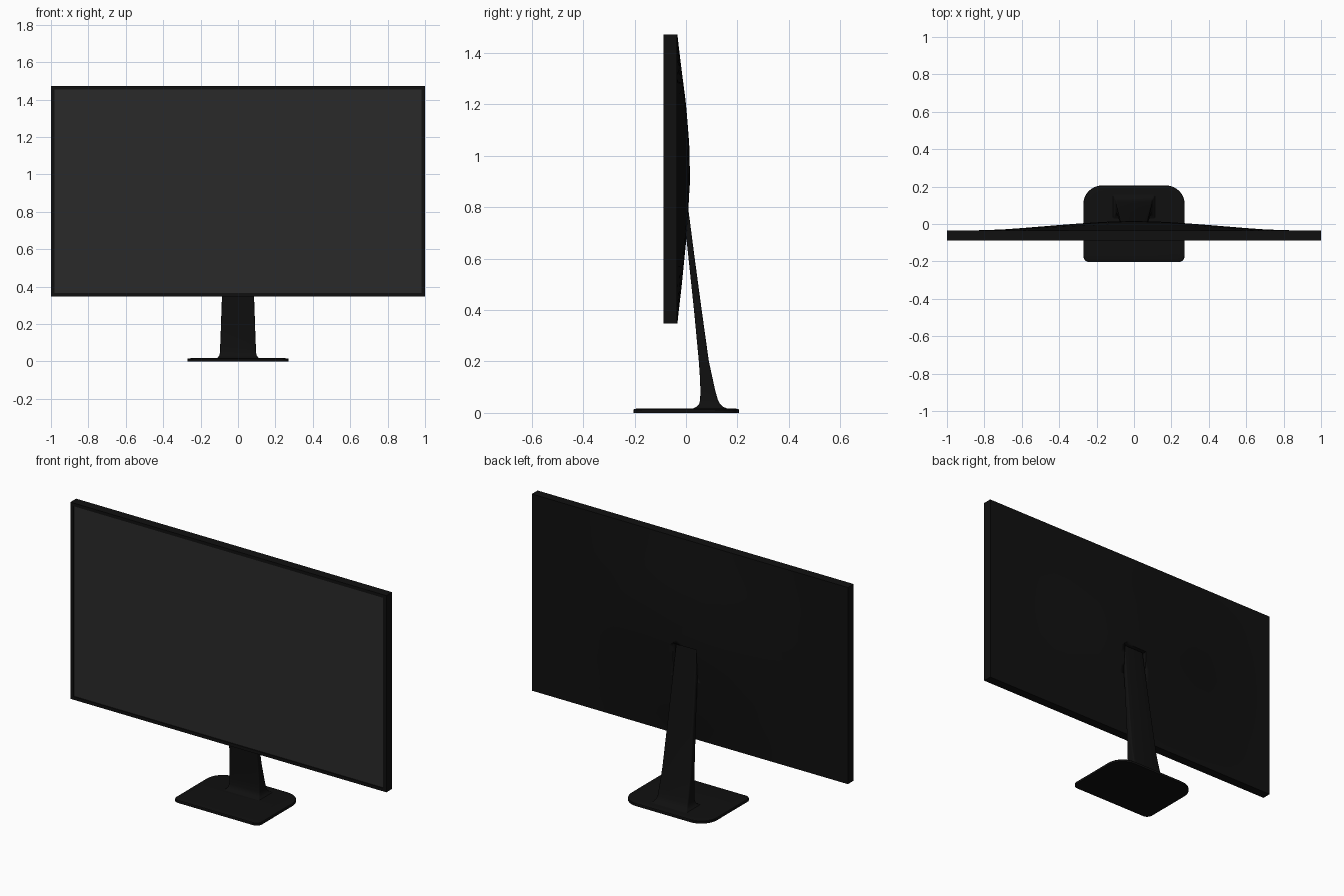
import bpy, bmesh, math

if "Cube" in bpy.data.objects:
    bpy.data.objects.remove(bpy.data.objects["Cube"])


def material(name, v):
    m = bpy.data.materials.new(name)
    m.diffuse_color = (v, v, v, 1)
    m.use_nodes = True
    m.node_tree.nodes["Principled BSDF"].inputs["Base Color"].default_value = m.diffuse_color
    return m


black = material("black_plastic", 0.005)
glass = material("dark_screen", 0.023)


def finish(name, bm, mat, angle=30):
    bmesh.ops.recalc_face_normals(bm, faces=bm.faces)
    me = bpy.data.meshes.new(name)
    bm.to_mesh(me)
    bm.free()
    ob = bpy.data.objects.new(name, me)
    bpy.context.collection.objects.link(ob)
    me.materials.append(mat)
    bpy.ops.object.select_all(action='DESELECT')
    bpy.context.view_layer.objects.active = ob
    ob.select_set(True)
    bpy.ops.object.shade_smooth_by_angle(angle=math.radians(angle))
    return ob


def box(name, x, y0, y1, z0, z1, mat):
    bm = bmesh.new()
    bmesh.ops.create_cube(bm, size=1)
    for v in bm.verts:
        v.co = (v.co.x * 2 * x, y0 + (v.co.y + .5) * (y1 - y0),
                z0 + (v.co.z + .5) * (z1 - z0))
    return finish(name, bm, mat)


def interp(pts, t):
    for (a, va), (b, vb) in zip(pts, pts[1:]):
        if t <= b:
            return va + (vb - va) * max(0, t - a) / (b - a)
    return pts[-1][1]


def rounded_ring(hx, y0, y1, z, r_front, r_back, n=8):
    # rounded rectangle outline with separate front and back corner radii
    out = []
    for sx, y, r, start in ((1, y1, r_back, 0), (-1, y1, r_back, 90),
                            (-1, y0, r_front, 180), (1, y0, r_front, 270)):
        cy = y - r if y == y1 else y + r
        for i in range(n + 1):
            a = math.radians(start + 90 * i / n)
            out.append((sx * (hx - r) + r * math.cos(a), cy + r * math.sin(a), z))
    return out


def loft(name, rings, mat):
    bm = bmesh.new()
    loops = [[bm.verts.new(p) for p in ring] for ring in rings]
    for a, b in zip(loops, loops[1:]):
        for i in range(len(a)):
            j = (i + 1) % len(a)
            bm.faces.new((a[i], a[j], b[j], b[i]))
    bm.faces.new(loops[0])
    bm.faces.new(loops[-1])
    return finish(name, bm, mat)


# housing: softly bulged back, straight rim, inset front
across = [(0, 1), (.1, .97), (.2, .87), (.3, .73), (.4, .58), (.5, .42),
          (.6, .26), (.7, .12), (.8, .04), (.9, .01), (1, 0)]
upward = [(.35, .03), (.5, .37), (.68, .72), (.8, .9), (.9, 1), (1.05, .93),
          (1.2, .69), (1.35, .31), (1.47, .03)]
Z0, Z1 = .347, 1.472
bm = bmesh.new()
NX, NZ = 40, 26
grid = []
for k in range(NZ + 1):
    z = Z0 + (Z1 - Z0) * k / NZ
    row = []
    for i in range(NX + 1):
        x = -1 + 2 * i / NX
        y = -.035 + .051 * interp(across, abs(x)) * interp(upward, z)
        row.append(bm.verts.new((x, y, z)))
    grid.append(row)
for a, b in zip(grid, grid[1:]):
    for i in range(NX):
        bm.faces.new((a[i], a[i + 1], b[i + 1], b[i]))
rim = grid[0] + [r[-1] for r in grid[1:-1]] + grid[-1][::-1] + [r[0] for r in grid[-2:0:-1]]
front = [bm.verts.new((v.co.x, -.087, v.co.z)) for v in rim]
for i in range(len(rim)):
    j = (i + 1) % len(rim)
    bm.faces.new((rim[i], rim[j], front[j], front[i]))
inner = [bm.verts.new((v.co.x * .98, -.087, .9095 + (v.co.z - .9095) * .968)) for v in front]
deep = [bm.verts.new((v.co.x, -.081, v.co.z)) for v in inner]
for a, b in ((front, inner), (inner, deep)):
    for i in range(len(a)):
        j = (i + 1) % len(a)
        bm.faces.new((a[i], a[j], b[j], b[i]))
bm.faces.new(deep)
housing = finish("housing", bm, black)

# pocket in the back that receives the stand
cutter = box("pocket_cutter", .075, -.012, .1, .70, .885, black)
cutter.hide_render = True
mod = housing.modifiers.new("pocket", 'BOOLEAN')
mod.object = cutter
mod.operation = 'DIFFERENCE'
mod.solver = 'EXACT'
bpy.context.view_layer.objects.active = housing
bpy.ops.object.modifier_apply(modifier="pocket")
bpy.data.objects.remove(cutter)

# screen panel
box("screen", .98, -.084, -.080, .366, 1.453, glass)

# leaning stand with a flared foot: z, half width, front y, back y
neck = [(.012, .118, .022, .168), (.018, .112, .030, .158), (.024, .105, .042, .143),
        (.035, .099, .051, .132), (.05, .096, .055, .124), (.09, .095, .056, .113),
        (.14, .093, .054, .102), (.2, .091, .050, .089), (.4, .084, .031, .061),
        (.6, .077, .010, .034), (.8, .070, -.012, .008), (.88, .067, -.022, -.002)]
loft("stand_neck", [rounded_ring(h, a, b, z, .005, .008, 4) for z, h, a, b in neck], black)

# foot plate with wide rear corners and a softened top
plate = [(0, 0), (.004, 0), (.011, 0), (.014, .002), (.016, .008), (.018, .03)]
loft("base_plate", [rounded_ring(.271 - d, -.204 + d, .206 - d, z, .034 - d * .5, .1 - d * .5)
                    for z, d in plate], black)
